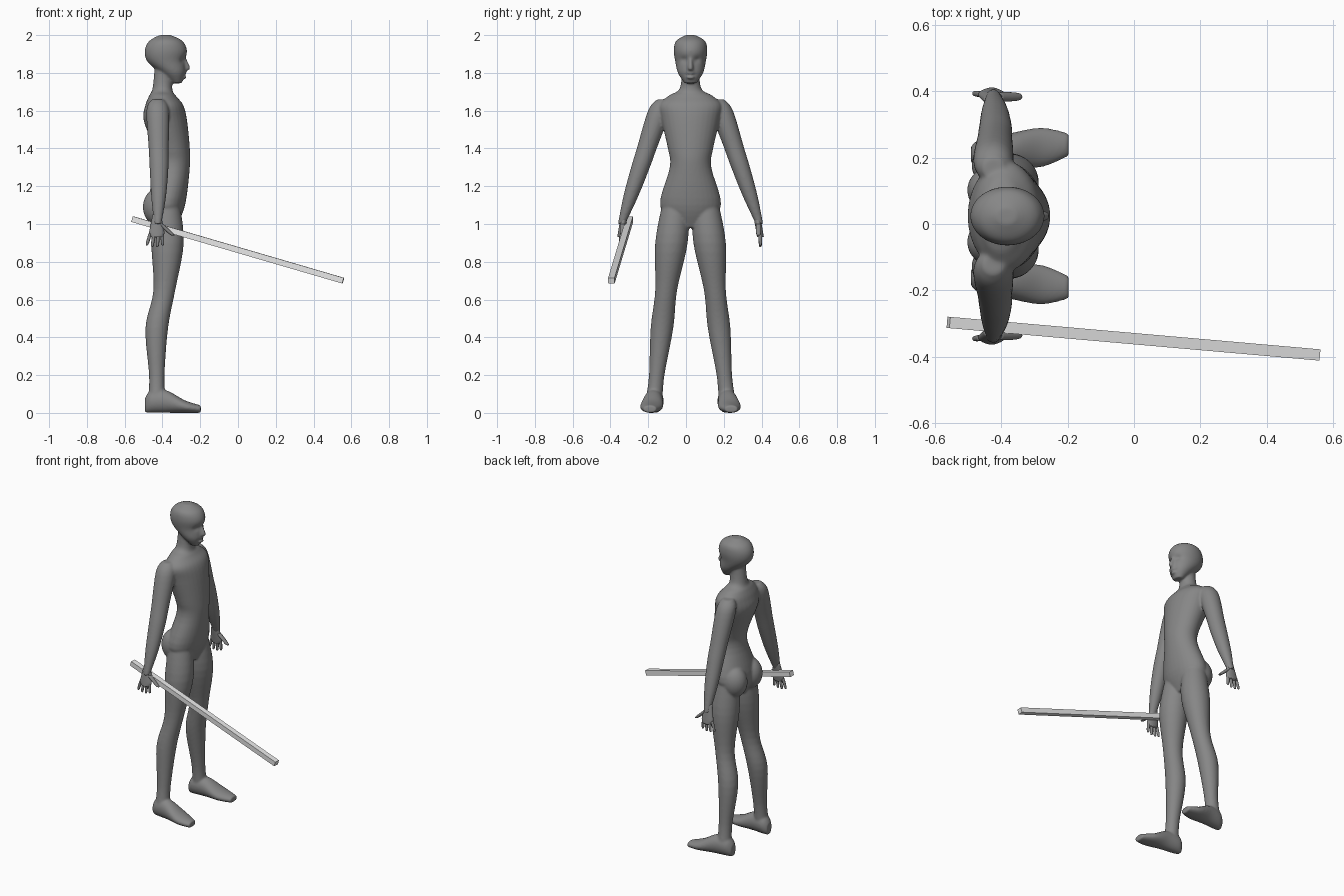
import bpy, bmesh, math
from mathutils import Vector, Matrix

if "Cube" in bpy.data.objects:
    bpy.data.objects.remove(bpy.data.objects["Cube"])

# The figure faces +x; every body part is placed relative to its middle plane.
MIDDLE = Vector((0, 0.024, 0))
X, Y, Z = Matrix.Identity(3)


def make_material(name, value):
    material = bpy.data.materials.new(name)
    material.use_nodes = True
    colour = (value, value, value, 1)
    material.diffuse_color = colour
    shader = material.node_tree.nodes["Principled BSDF"]
    shader.inputs["Base Color"].default_value = colour
    return material


SKIN = make_material("mid grey", 0.24)
WOOD = make_material("light grey", 0.8)


def blend(before, start, end, after, t):
    """Catmull-Rom blend from start to end."""
    bend_in = (end - before) / 2
    bend_out = (after - start) / 2
    rise = end - start
    curve = 3 * rise - 2 * bend_in - bend_out
    return start + bend_in * t + curve * t ** 2 + (bend_in + bend_out - 2 * rise) * t ** 3


def refine(rings, steps=5):
    """Add in-between rings so that a few rings make a soft outline."""
    padded = [rings[0], *rings, rings[-1]]
    for group in zip(padded, padded[1:], padded[2:], padded[3:]):
        for step in range(steps):
            yield [blend(*values, step / steps) for values in zip(*group)]
    yield rings[-1]


def tube(bm, rings, across=X, up=Y, segments=32):
    """Skin over oval rings, each given as x, y, z and two radii."""
    loops = []
    for x, y, z, wide, deep in refine(rings):
        loop = []
        for k in range(segments):
            angle = math.tau * k / segments
            offset = across * wide * math.cos(angle) + up * deep * math.sin(angle)
            loop.append(bm.verts.new(Vector((x, y, z)) + offset))
        loops.append(loop)
    for lower, upper in zip(loops, loops[1:]):
        for k in range(segments):
            bm.faces.new((lower[k - 1], lower[k], upper[k], upper[k - 1]))
    bm.faces.new(loops[0])
    bm.faces.new(loops[-1])
    return [vert for loop in loops for vert in loop]


def ball(bm, centre, radii):
    placement = Matrix.Translation(centre) @ Matrix.Diagonal((*radii, 1))
    bmesh.ops.create_uvsphere(bm, u_segments=24, v_segments=16, radius=1, matrix=placement)


def digit(bm, root, tip, radius):
    """A tapered finger with a rounded tip."""
    rings = []
    for along, thickness in ((0, 1), (0.5, 1), (0.9, 0.8), (1, 0.3)):
        rings.append((*root.lerp(tip, along), radius * thickness, radius * thickness))
    tube(bm, rings, segments=12)


def finish(bm, name, material):
    bmesh.ops.recalc_face_normals(bm, faces=bm.faces)
    mesh = bpy.data.meshes.new(name)
    bm.to_mesh(mesh)
    bm.free()
    mesh.materials.append(material)
    mesh.shade_smooth() if material is SKIN else mesh.shade_flat()
    thing = bpy.data.objects.new(name, mesh)
    bpy.context.collection.objects.link(thing)
    return thing


def upright(bm, profile):
    """A tube on the middle plane from height, x, depth and half width."""
    return tube(bm, [(x, 0, z, depth, width) for z, x, depth, width in profile])


# Torso and neck
body = bmesh.new()
upright(body, [
    (0.98, -0.38, 0.05, 0.08), (1.1, -0.38, 0.1, 0.162), (1.3, -0.345, 0.09, 0.11),
    (1.4, -0.35, 0.095, 0.12), (1.55, -0.385, 0.115, 0.155), (1.63, -0.39, 0.1, 0.165),
    (1.68, -0.4, 0.07, 0.115), (1.72, -0.4, 0.052, 0.056), (1.85, -0.39, 0.05, 0.045)])

# Head, with eye sockets and a mouth line pressed in
head = upright(body, [
    (1.745, -0.322, 0.024, 0.032), (1.8, -0.345, 0.067, 0.067), (1.86, -0.38, 0.1, 0.081),
    (1.92, -0.382, 0.112, 0.089), (1.97, -0.382, 0.087, 0.076), (2, -0.385, 0.03, 0.025)])


def dent(vert, y, z, width, height):
    distance = ((abs(vert.co.y) - y) / width) ** 2 + ((vert.co.z - z) / height) ** 2
    return X * 0.014 * math.exp(-distance)


for vert in head:
    if vert.co.x > -0.36:
        vert.co -= dent(vert, 0.034, 1.87, 0.018, 0.014) + dent(vert, 0, 1.787, 0.022, 0.007)

# Nose and lips
upright(body, [(1.88, -0.29, 0.015, 0.009), (1.825, -0.28, 0.028, 0.016),
               (1.81, -0.29, 0.018, 0.012)])
for height in (1.776, 1.799):
    ball(body, (-0.285, 0, height), (0.014, 0.022, 0.008))

for side in (-1, 1):
    # Buttock
    ball(body, (-0.42, side * 0.078, 1.09), (0.084, 0.076, 0.1))

    # Arm, sloping outwards from the shoulder
    arm = [(1.66, -0.425, 0.032), (1.6, -0.425, 0.06), (1.4, -0.42, 0.053),
           (1.3, -0.418, 0.05), (1.15, -0.42, 0.04), (1, -0.425, 0.02)]
    tube(body, [(x, side * (0.165 + (1.6 - z) / 3), z, r, r) for z, x, r in arm])

    # Leg, sloping outwards from the hip
    leg = [(1.12, -0.38, 0.07), (0.9, -0.373, 0.086), (0.65, -0.39, 0.058),
           (0.45, -0.43, 0.06), (0.2, -0.43, 0.041), (0.07, -0.43, 0.045)]
    tube(body, [(x, side * (0.09 + (1 - z) / 9), z, r, r) for z, x, r in leg])

    # Foot, from heel to toe, resting on the ground
    foot = [(-0.492, 0.025, 0.04), (-0.46, 0.046, 0.06), (-0.38, 0.052, 0.06),
            (-0.28, 0.06, 0.033), (-0.197, 0.035, 0.02)]
    tube(body, [(x, side * (0.235 + x / 10), r, wide, r) for x, wide, r in foot], Y, Z)

# Fuse the body parts into one soft skin
body = finish(body, "body", SKIN)
body.location = MIDDLE
fuse = body.modifiers.new("fuse", "REMESH")
fuse.mode = "VOXEL"
fuse.voxel_size = 0.006
fuse.use_smooth_shade = True
soften = body.modifiers.new("soften", "SMOOTH")
soften.iterations = 10

# Hands: palm, four spread fingers and a thumb
for side, name in ((-1, "right_hand"), (1, "left_hand")):
    hand = bmesh.new()
    palm = [(1.05, 0.35, 0.022), (0.98, 0.362, 0.036), (0.95, 0.367, 0.04), (0.93, 0.37, 0.03)]
    tube(hand, [(-0.43, side * y, z, wide, 0.018) for z, y, wide in palm])
    for spread in (-1.5, -0.5, 0.5, 1.5):
        root = Vector((-0.433 + spread * 0.021, side * 0.368, 0.95))
        tip = Vector((-0.441 + spread * 0.028, side * 0.37, 0.874 + abs(spread) / 120))
        digit(hand, root, tip, 0.009)
    digit(hand, Vector((-0.41, side * 0.36, 1)), Vector((-0.343, side * 0.36, 0.938)), 0.014)
    finish(hand, name, SKIN).location = MIDDLE

# Square staff held in the right hand
start, end = Vector((-0.56, -0.297, 1.026)), Vector((0.557, -0.395, 0.7))
length = (end - start).length
staff = bmesh.new()
bmesh.ops.create_cube(staff, size=1, matrix=Matrix.Diagonal((length, 0.034, 0.031, 1)))
staff = finish(staff, "staff", WOOD)
along = (end - start).normalized()
sideways = Z.cross(along).normalized()
turn = Matrix((along, sideways, along.cross(sideways))).transposed().to_4x4()
staff.matrix_world = Matrix.Translation((start + end) / 2) @ turn
